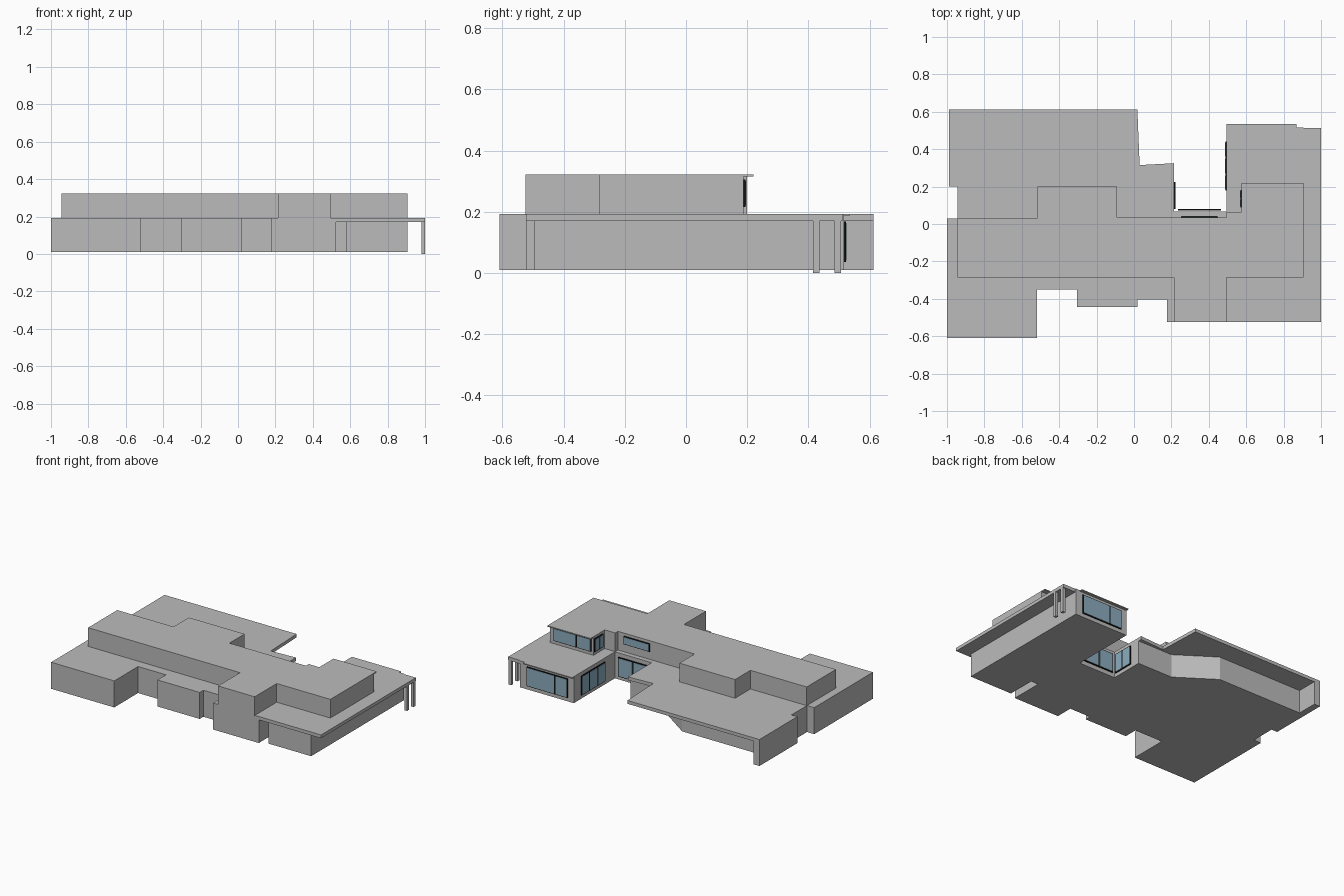
import bpy, bmesh

if "Cube" in bpy.data.objects:
    bpy.data.objects.remove(bpy.data.objects["Cube"])

def material(name, rgb):
    m = bpy.data.materials.new(name)
    m.diffuse_color = (*rgb, 1)
    m.use_nodes = True
    m.node_tree.nodes["Principled BSDF"].inputs["Base Color"].default_value = m.diffuse_color
    return m

GREY = material("wall grey", (0.5, 0.5, 0.5))
BLACK = material("frame black", (0.006, 0.006, 0.006))
GLASS = material("glass blue", (0.26, 0.42, 0.52))

def prism(name, pts, z0, z1, mat=GREY):
    """Extrude a plan outline from z0 to z1."""
    bm = bmesh.new()
    face = bm.faces.new([bm.verts.new((x, y, z0)) for x, y in pts])
    new = bmesh.ops.extrude_face_region(bm, geom=[face])["geom"]
    bmesh.ops.translate(bm, vec=(0, 0, z1 - z0),
                        verts=[g for g in new if isinstance(g, bmesh.types.BMVert)])
    bmesh.ops.recalc_face_normals(bm, faces=bm.faces)
    me = bpy.data.meshes.new(name)
    bm.to_mesh(me)
    bm.free()
    me.materials.append(mat)
    ob = bpy.data.objects.new(name, me)
    bpy.context.collection.objects.link(ob)
    return ob

def box(name, x0, x1, y0, y1, z0, z1, mat=GREY):
    return prism(name, [(x0, y0), (x1, y0), (x1, y1), (x0, y1)], z0, z1, mat)

def window(name, axis, pos, out, splits, z0, z1):
    """Black plate with glass panes; runs along axis, faces out (+1/-1) at pos."""
    def plate(label, a, b, d0, d1, lo, hi, mat):
        p, q = sorted((pos + out * d0, pos + out * d1))
        if axis == 'x':
            box(label, a, b, p, q, lo, hi, mat)
        else:
            box(label, p, q, a, b, lo, hi, mat)
    f = 0.005
    plate(name + "_frame", splits[0], splits[-1], -0.001, 0.006, z0, z1, BLACK)
    for i, (a, b) in enumerate(zip(splits, splits[1:])):
        plate(f"{name}_pane_{i}", a + f, b - f, 0.005, 0.008, z0 + f, z1 - f, GLASS)

# Ground floor walls
prism("ground_floor", [
    (-1, -.61), (-.518, -.61), (-.518, -.35), (-.305, -.35), (-.305, -.443),
    (.018, -.443), (.018, -.403), (.177, -.403), (.177, -.523), (.525, -.523),
    (.525, -.3), (.58, -.3), (.58, -.495), (.905, -.495), (.905, .517),
    (.495, .517), (.495, .068), (.215, .068), (.215, .3), (-.05, .3),
    (-.3, .47), (-.945, .47), (-.945, .03), (-1, .03)], .01, .193)

# Upper floor walls and flat roof
prism("upper_floor", [
    (-.945, -.285), (.215, -.285), (.215, -.525), (.495, -.525), (.495, -.285),
    (.905, -.285), (.905, .188), (.575, .188), (.575, .065), (.495, .065),
    (.495, .035), (-.09, .035), (-.09, .2), (-.515, .2), (-.515, .033),
    (-.945, .033)], .19, .322)
box("upper_roof_lip", .575, .905, .18, .22, .315, .322)

# Terrace roof and its end wall
prism("terrace_roof", [(-.99, .2), (.215, .2), (.215, .325), (.03, .315),
                       (.018, .613), (-.99, .613)], .17, .193)
box("terrace_end_wall", -.99, -.945, .2, .613, .01, .18)

# Right wing roof slab, back canopy and posts
box("wing_roof", .525, 1, -.523, .512, .17, .193)
box("wing_canopy", .495, .87, .5, .535, .186, .193)
for i, y in enumerate((.415, .485)):
    box(f"porch_post_{i}", .98, 1, y, y + .021, 0, .18)

# Windows around the courtyard and on the wing's back
window("wing_back_window", 'x', .517, 1, (.54, .635, .85), .035, .168)
window("wing_court_window", 'y', .495, -1, (.18, .265, .355, .44), .035, .168)
window("court_back_window", 'x', .073, 1, (.235, .35, .465), .035, .168)
window("court_side_window", 'y', .215, 1, (.08, .15, .225), .035, .168)
window("upper_back_window", 'x', .188, 1, (.59, .7, .875), .215, .305)
window("upper_side_window", 'y', .575, -1, (.088, .135, .182), .215, .305)
window("upper_strip_window", 'x', .035, 1, (.25, .45), .247, .303)
